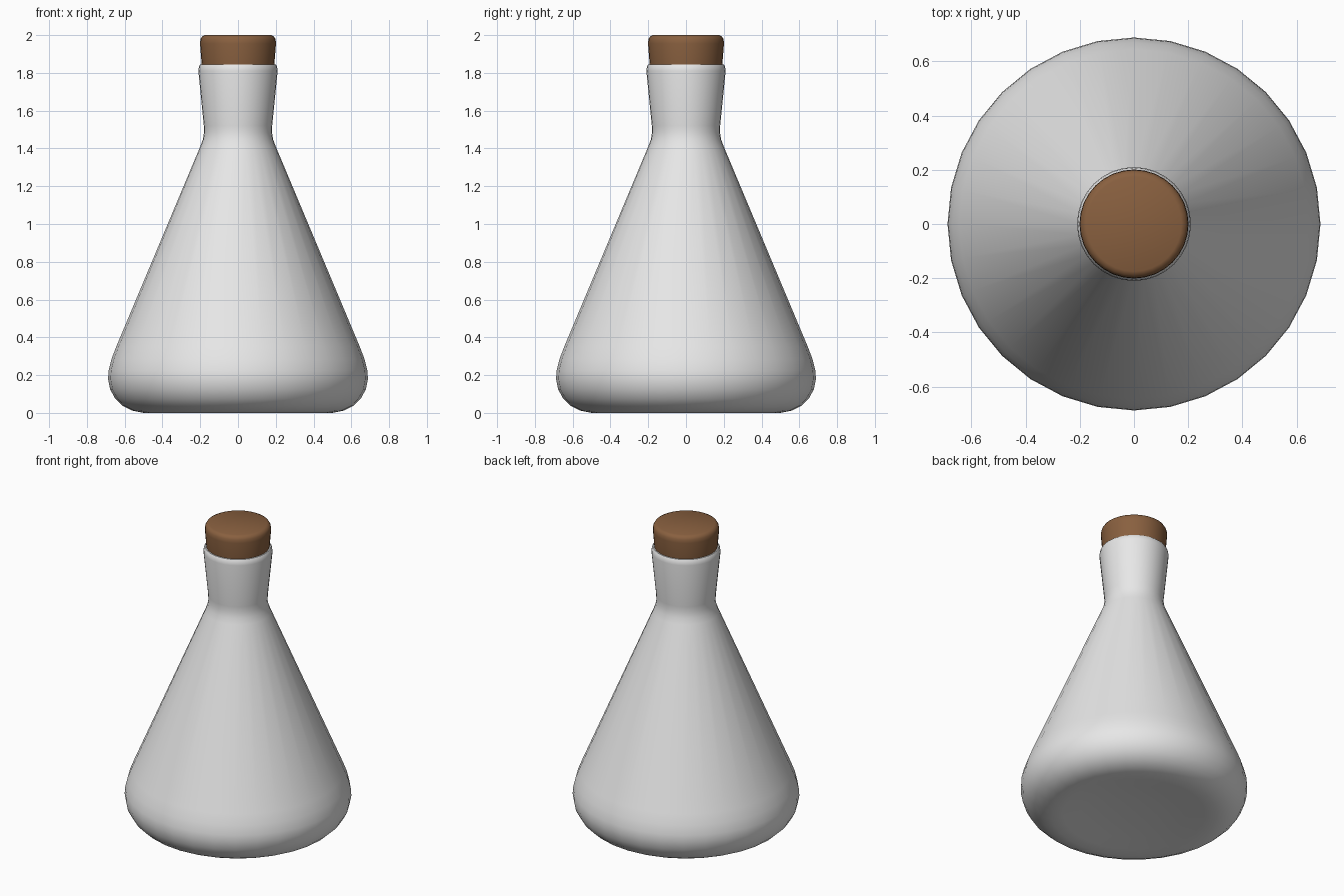
import bpy
import bmesh
from math import cos, sin, pi, radians

SEGMENTS = 32

default_cube = bpy.data.objects.get("Cube")
if default_cube:
    bpy.data.objects.remove(default_cube, do_unlink=True)


def make_material(name, colour):
    mat = bpy.data.materials.new(name)
    mat.use_nodes = True
    mat.diffuse_color = colour
    mat.node_tree.nodes["Principled BSDF"].inputs["Base Color"].default_value = colour
    return mat


def lathe(name, profile, mat):
    """Spin a (radius, height) profile around z; zero radius closes to a pole."""
    bm = bmesh.new()
    rings = []
    for r, z in profile:
        if r == 0:
            rings.append([bm.verts.new((0, 0, z))] * SEGMENTS)
        else:
            angles = [2 * pi * i / SEGMENTS for i in range(SEGMENTS)]
            rings.append([bm.verts.new((r * cos(a), r * sin(a), z)) for a in angles])
    for low, high in zip(rings, rings[1:]):
        for i in range(SEGMENTS):
            j = (i + 1) % SEGMENTS
            corners = dict.fromkeys((low[i], low[j], high[j], high[i]))
            bm.faces.new(list(corners))
    bmesh.ops.recalc_face_normals(bm, faces=bm.faces)
    mesh = bpy.data.meshes.new(name)
    bm.to_mesh(mesh)
    bm.free()
    mesh.materials.append(mat)
    obj = bpy.data.objects.new(name, mesh)
    bpy.context.collection.objects.link(obj)
    bpy.ops.object.select_all(action="DESELECT")
    obj.select_set(True)
    bpy.context.view_layer.objects.active = obj
    bpy.ops.object.shade_smooth_by_angle(angle=radians(50))
    return obj


glass = make_material("pale grey glass", (0.8, 0.8, 0.8, 1))
cork = make_material("brown cork", (0.25, 0.117, 0.05, 1))

# Flask: dished base, rounded heel, cone, flared neck, lip and inner neck wall
lathe("flask", [
    (0, 0.03), (0.15, 0.028), (0.32, 0.018), (0.43, 0.004), (0.5, 0),
    (0.56, 0.012), (0.61, 0.037), (0.65, 0.075), (0.677, 0.125), (0.688, 0.18),
    (0.685, 0.225), (0.67, 0.285), (0.645, 0.35),
    (0.2, 1.41), (0.186, 1.447), (0.18, 1.485), (0.181, 1.52),
    (0.21, 1.81), (0.207, 1.833), (0.2, 1.845), (0.19, 1.845),
    (0.184, 1.82), (0.15, 1.5),
], glass)

# Stopper: tapered plug with a rounded top edge
lathe("stopper", [
    (0, 1.6), (0.165, 1.6), (0.192, 1.84), (0.201, 1.955), (0.199, 1.978),
    (0.19, 1.993), (0.175, 2), (0, 2),
], cork)
